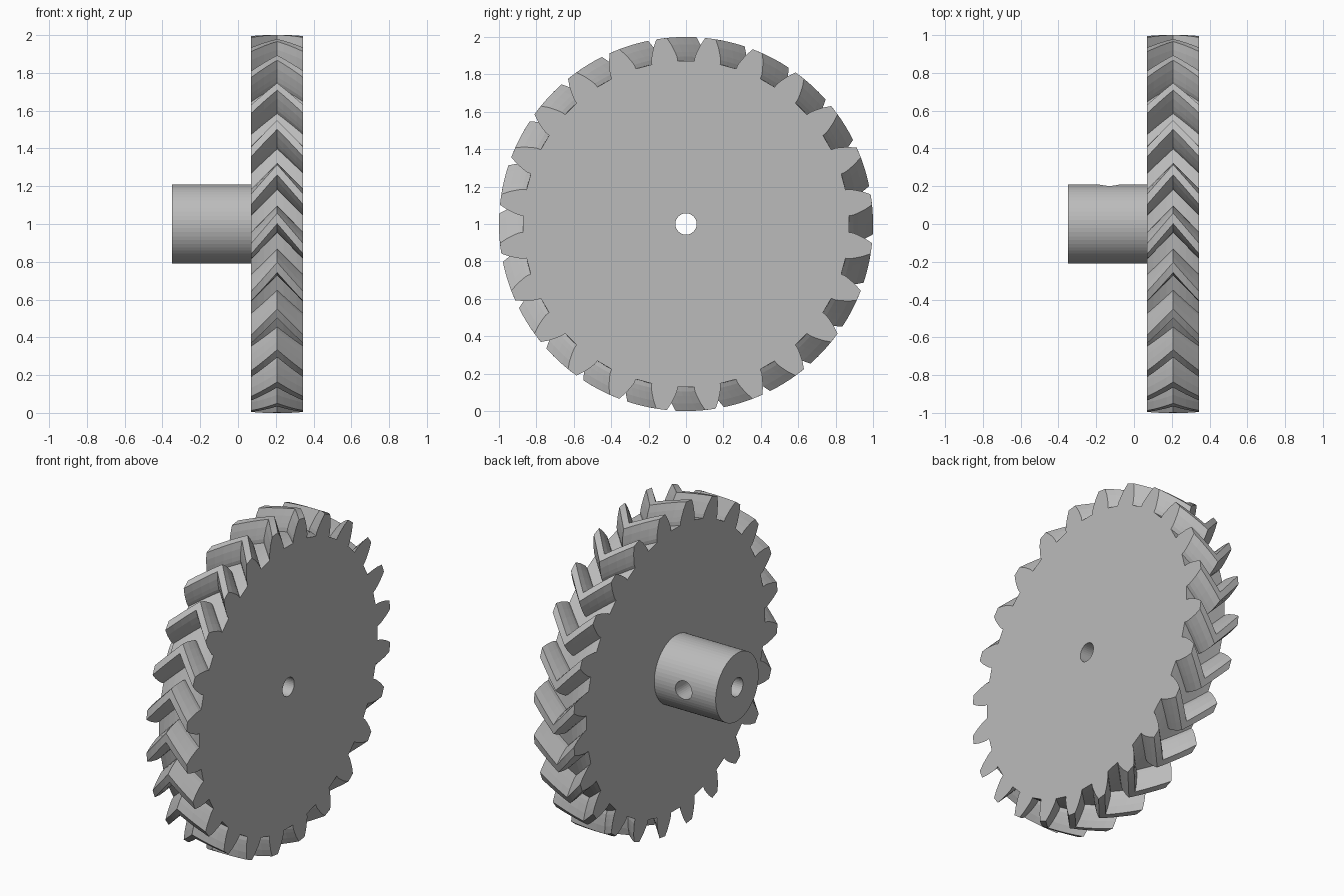
import bpy, bmesh, math
from mathutils import Matrix, Vector

if "Cube" in bpy.data.objects:
    bpy.data.objects.remove(bpy.data.objects["Cube"])

TEETH = 24
GEAR_X0, GEAR_X1, HUB_X0 = 0.07, 0.345, -0.35
TWIST = math.radians(9.2)
STEPS = 4                      # slices in each half of the herringbone
AXIS_Z = 1.0

grey = bpy.data.materials.new("light_grey")
grey.use_nodes = True
colour = (0.5, 0.5, 0.5, 1)
grey.diffuse_color = colour
grey.node_tree.nodes["Principled BSDF"].inputs["Base Color"].default_value = colour


def make_object(name, bm):
    bmesh.ops.recalc_face_normals(bm, faces=bm.faces)
    mesh = bpy.data.meshes.new(name)
    bm.to_mesh(mesh)
    bm.free()
    mesh.materials.append(grey)
    obj = bpy.data.objects.new(name, mesh)
    bpy.context.collection.objects.link(obj)
    return obj


def cylinder(name, start, end, radius, sides):
    start, end = Vector(start), Vector(end)
    axis = end - start
    turn = axis.to_track_quat('Z', 'Y').to_matrix().to_4x4()
    bm = bmesh.new()
    bmesh.ops.create_cone(bm, cap_ends=True, segments=sides, radius1=radius,
                          radius2=radius, depth=axis.length,
                          matrix=Matrix.Translation((start + end) / 2) @ turn)
    return make_object(name, bm)


def cut(obj, cutter):
    mod = obj.modifiers.new("hole", 'BOOLEAN')
    mod.operation = 'DIFFERENCE'
    mod.solver = 'EXACT'
    mod.object = cutter
    bpy.context.view_layer.objects.active = obj
    bpy.ops.object.modifier_apply(modifier=mod.name)


# Tooth flank: radius and half width in degrees, mirrored to a whole tooth
flank = [(0.872, 4.6), (0.895, 4.45), (0.92, 3.9), (0.96, 2.9), (1.0, 1.6)]
tooth = [(r, -a) for r, a in flank] + [(r, a) for r, a in reversed(flank)]
pitch = 2 * math.pi / TEETH
outline = [(r, (i + 0.5) * pitch + math.radians(a))
           for i in range(TEETH) for r, a in tooth]

# Herringbone gear: twist the outline towards the middle and back again
bm = bmesh.new()
rings = []
for k in range(2 * STEPS + 1):
    t = k / (2 * STEPS)
    turn = TWIST * (1 - abs(2 * t - 1))
    x = GEAR_X0 + t * (GEAR_X1 - GEAR_X0)
    rings.append([bm.verts.new((x, r * math.sin(a + turn), AXIS_Z + r * math.cos(a + turn)))
                  for r, a in outline])
n = len(outline)
for low, high in zip(rings, rings[1:]):
    for i in range(n):
        j = (i + 1) % n
        bm.faces.new((low[i], low[j], high[j], high[i]))
bm.faces.new(rings[0])
bm.faces.new(rings[-1])
gear = make_object("herringbone_gear", bm)

# Hub on the right side of the gear
hub = cylinder("hub", (HUB_X0, 0, AXIS_Z), (GEAR_X0 + 0.005, 0, AXIS_Z), 0.21, 60)

# Shaft bore through both parts, set screw hole through the back of the hub
bore = cylinder("bore_cutter", (-0.5, 0, AXIS_Z), (0.5, 0, AXIS_Z), 0.057, 32)
screw = cylinder("screw_cutter", (-0.13, 0, AXIS_Z), (-0.13, 0.4, AXIS_Z), 0.057, 32)
cut(gear, bore)
cut(hub, bore)
cut(hub, screw)
for cutter in (bore, screw):
    bpy.data.objects.remove(cutter)
